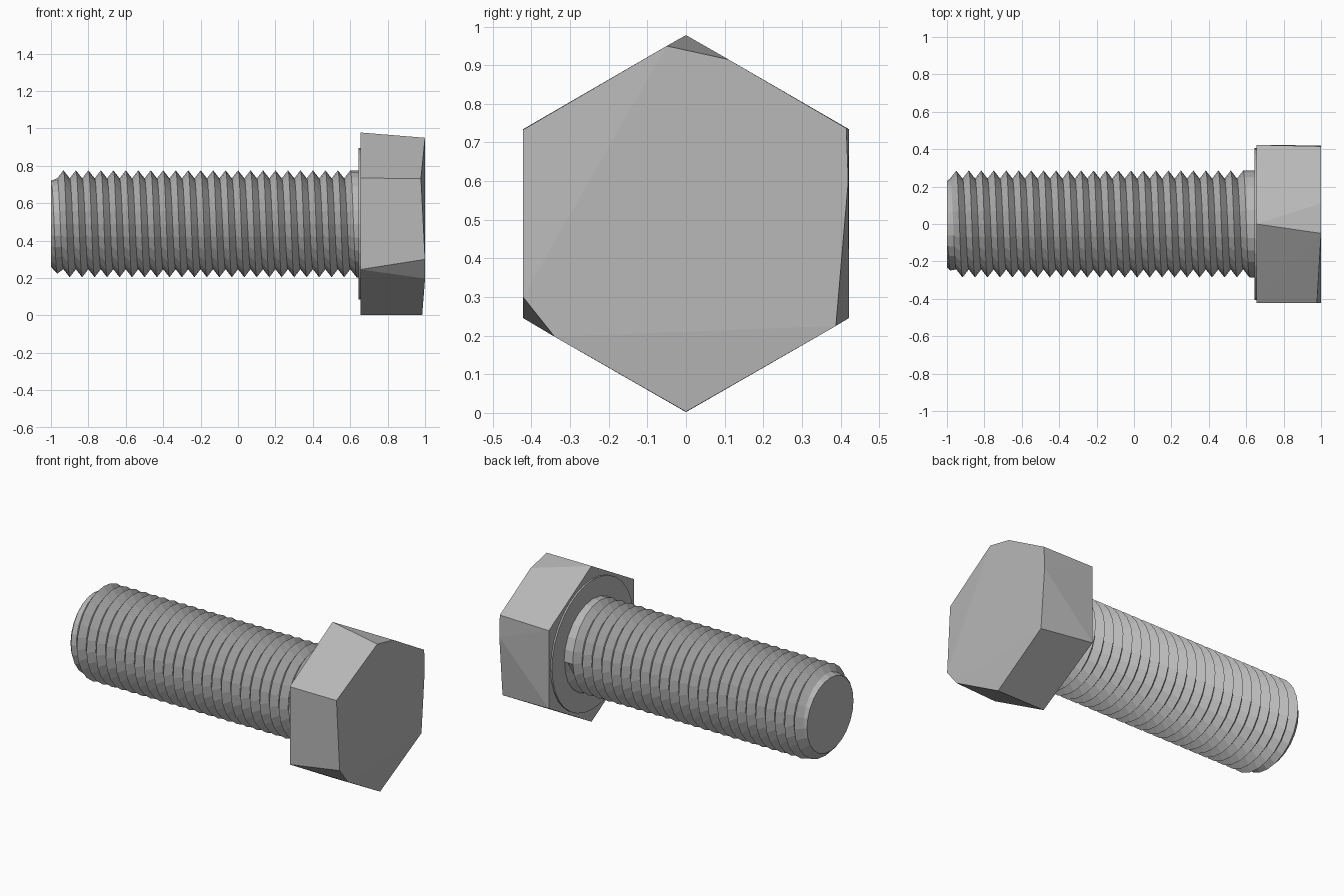
import bpy, bmesh, math

cube = bpy.data.objects.get("Cube")
if cube:
    bpy.data.objects.remove(cube)

AXIS_Z = 0.49
HEAD_X = 0.655

steel = bpy.data.materials.new("grey steel")
steel.use_nodes = True
grey = (0.48, 0.48, 0.48, 1)
steel.diffuse_color = grey
steel.node_tree.nodes["Principled BSDF"].inputs["Base Color"].default_value = grey


def finish(bm, name):
    bmesh.ops.recalc_face_normals(bm, faces=bm.faces)
    mesh = bpy.data.meshes.new(name)
    bm.to_mesh(mesh)
    bm.free()
    mesh.materials.append(steel)
    obj = bpy.data.objects.new(name, mesh)
    bpy.context.collection.objects.link(obj)
    return obj


# Hexagonal head: regular base, worn corners on the outer end
bm = bmesh.new()
for i in range(6):
    a = math.radians(30 + 60 * i)
    bm.verts.new((HEAD_X, 0.488 * math.cos(a), AXIS_Z + 0.488 * math.sin(a)))
outer_end = [
    (1, -0.05, 0.95), (1, 0.11, 0.915), (0.978, -0.422, 0.733),
    (1, -0.422, 0.3), (1, -0.34, 0.197), (0.985, 0, 0.003),
    (1, 0.388, 0.225), (1, 0.42, 0.6), (1, 0.415, 0.737),
]
for co in outer_end:
    bm.verts.new(co)
bmesh.ops.convex_hull(bm, input=bm.verts)
finish(bm, "hex_head")

# Thin washer face under the head
bpy.ops.mesh.primitive_cylinder_add(
    vertices=32, radius=0.405, depth=0.02,
    location=(HEAD_X, 0, AXIS_Z), rotation=(0, math.pi / 2, 0))
washer = bpy.context.object
washer.name = "washer_face"
washer.data.materials.append(steel)

# Threaded shank: one right-handed V-shaped helix, clamped at both ends
SIDES, PITCH, TURNS = 24, 0.0667, 28
TIP_X, NECK_X = -1.0, 0.65
CREST, ROOT, TIP = 0.286, 0.243, 0.23


def thread_point(i, offset, radius):
    angle = math.tau * i / SIDES
    x = -0.95 + PITCH * (i / SIDES - 2 + offset)
    x = max(TIP_X, min(NECK_X, x))
    radius = min(radius, TIP + (x - TIP_X) * 1.1)      # tapered tip
    if x > 0.615:
        radius = CREST                                 # plain neck
    return (x, radius * math.cos(angle), AXIS_Z + radius * math.sin(angle))


bm = bmesh.new()
steps = SIDES * TURNS
roots = [bm.verts.new(thread_point(i, -0.5, ROOT)) for i in range(steps)]
crests = [bm.verts.new(thread_point(i, 0, CREST)) for i in range(steps)]
for i in range(steps - SIDES - 1):
    j = i + SIDES
    bm.faces.new((roots[i], roots[i + 1], crests[i + 1], crests[i]))
    bm.faces.new((crests[i], crests[i + 1], roots[j + 1], roots[j]))
bmesh.ops.remove_doubles(bm, verts=bm.verts, dist=0.0005)
loose = [v for v in bm.verts if not v.link_faces]
bmesh.ops.delete(bm, geom=loose, context='VERTS')
bmesh.ops.holes_fill(bm, edges=[e for e in bm.edges if e.is_boundary], sides=0)
finish(bm, "threaded_shank")
